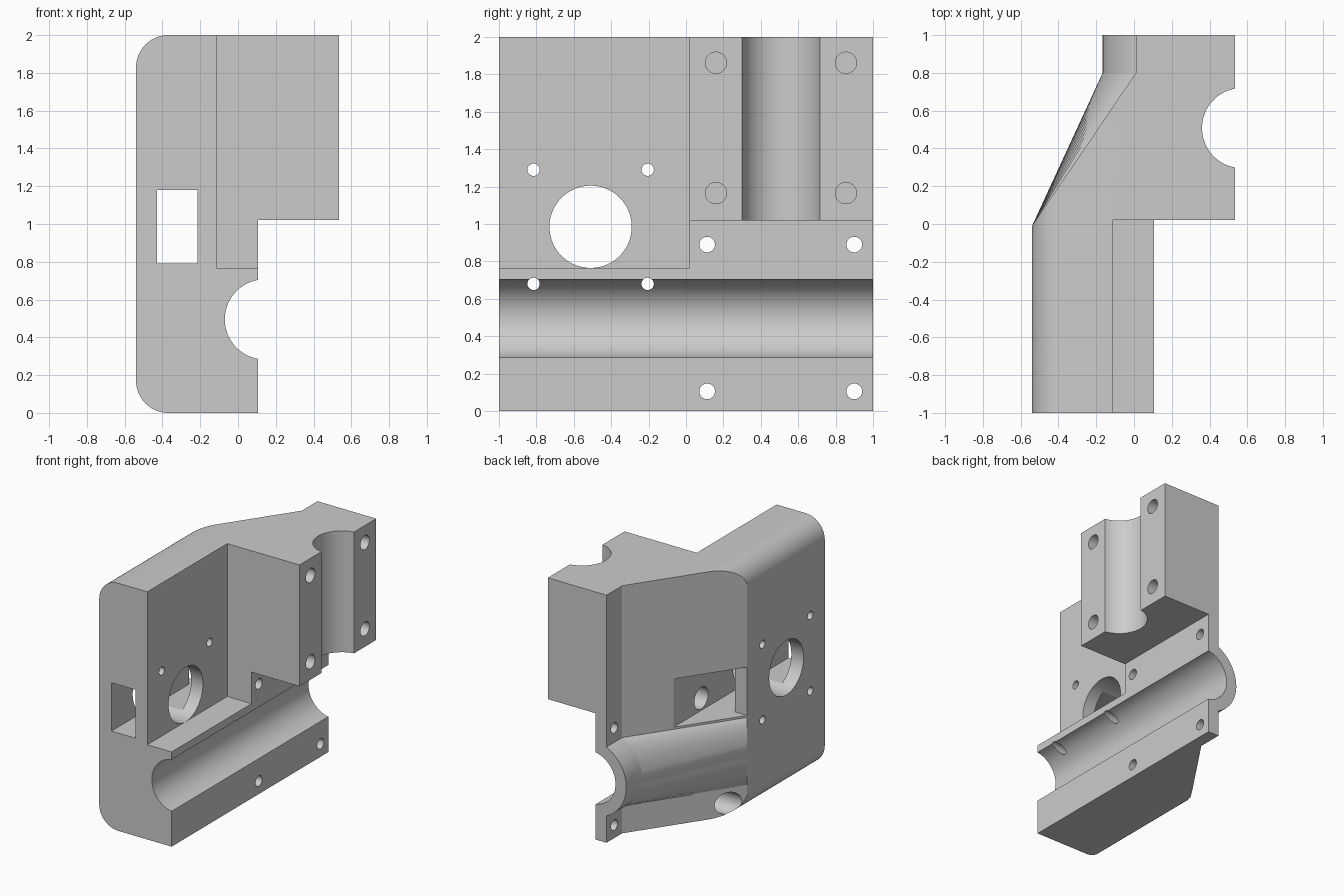
import bpy, bmesh, math
from mathutils import Vector

old = bpy.data.objects.get("Cube")
if old:
    bpy.data.objects.remove(old, do_unlink=True)

grey = bpy.data.materials.new("grey plastic")
grey.use_nodes = True
colour = (0.6, 0.6, 0.6, 1)
grey.diffuse_color = colour
grey.node_tree.nodes["Principled BSDF"].inputs["Base Color"].default_value = colour


def loft(name, sections):
    """Closed solid through matching rings of points."""
    bm = bmesh.new()
    rings = [[bm.verts.new(p) for p in s] for s in sections]
    for a, b in zip(rings, rings[1:]):
        for i in range(len(a)):
            j = (i + 1) % len(a)
            bm.faces.new((a[i], a[j], b[j], b[i]))
    bm.faces.new(rings[0])
    bm.faces.new(rings[-1])
    bmesh.ops.recalc_face_normals(bm, faces=bm.faces)
    mesh = bpy.data.meshes.new(name)
    bm.to_mesh(mesh)
    bm.free()
    mesh.materials.append(grey)
    obj = bpy.data.objects.new(name, mesh)
    bpy.context.collection.objects.link(obj)
    return obj


def box(name, x, y, z):
    ring = [(x[0], y[0]), (x[1], y[0]), (x[1], y[1]), (x[0], y[1])]
    return loft(name, [[(a, b, h) for a, b in ring] for h in z])


def rod(name, start, end, radius, sides=32):
    """Cylinder between two points."""
    start, end = Vector(start), Vector(end)
    turn = (end - start).to_track_quat("Z", "Y")
    angles = [math.tau * (i + 0.5) / sides for i in range(sides)]
    ring = [turn @ Vector((radius * math.cos(a), radius * math.sin(a), 0)) for a in angles]
    return loft(name, [[c + p for p in ring] for c in (start, end)])


def combine(target, other, operation="DIFFERENCE"):
    other.hide_render = True
    mod = target.modifiers.new("boolean", "BOOLEAN")
    mod.object, mod.operation, mod.solver = other, operation, "EXACT"
    bpy.context.view_layer.objects.active = target
    bpy.ops.object.modifier_apply(modifier=mod.name)
    bpy.data.objects.remove(other, do_unlink=True)


BACK, FACE, FRONT = -0.54, 0.107, 0.535   # outer wall, lower face, upper face
BEND, PLATE_Y, PLATE_X = -0.01, 0.8, 0.01  # where the wall tapers to a plate
ROUND, STEP = 0.17, 1.02

# Body: front outline with two rounded corners, run from front to back
outline = [(FACE, 0)]
for cz, first in ((ROUND, 270), (2 - ROUND, 180)):
    for i in range(13):
        a = math.radians(first - 7.5 * i)
        outline.append((BACK + ROUND + ROUND * math.cos(a), cz + ROUND * math.sin(a)))
outline += [(FRONT, 2), (FRONT, STEP), (FACE, STEP)]
body = loft("bracket_body", [[(x, y, z) for x, z in outline] for y in (-1, 1)])

# Motor pocket and the space in front of the upper clamp block
combine(body, box("pocket", (-0.11, 1), (-2, 0.02), (0.765, 3)))

# Tapered outer wall
taper = [(BACK, BEND), (PLATE_X, PLATE_Y), (PLATE_X, 2), (-2, 2), (-2, BEND)]
combine(body, loft("taper", [[(x, y, z) for x, y in taper] for z in (-1, 3)]))

# Housing around the horizontal rod, flattening into the wall
ROD_X, ROD_Z, ROD_R, SHELL = 0.142, 0.495, 0.212, 0.308
spread = math.acos((ROD_X - PLATE_X) / SHELL)
arc = []
for i in range(25):
    a = spread * (i / 12 - 1)
    arc.append((ROD_X - SHELL * math.cos(a), ROD_Z + SHELL * math.sin(a)))
low, high = arc[0][1], arc[-1][1]


def housing_ring(y, points, inner):
    points = points + [(inner, high), (inner, low)]
    return [(x, y, z) for x, z in points]


flat = [(BACK, z) for x, z in arc]
combine(body, loft("housing", [
    housing_ring(1, arc, 0.06),
    housing_ring(PLATE_Y, arc, 0.06),
    housing_ring(BEND, flat, BACK + 0.2)]), "UNION")

# Rod channels
combine(body, rod("horizontal_channel", (ROD_X, -2, ROD_Z), (ROD_X, 2, ROD_Z), ROD_R, 64))
combine(body, rod("vertical_channel", (0.572, 0.508, 0.9), (0.572, 0.508, 3), ROD_R, 64))

# Belt slot, opening wide through the tapered wall
combine(body, box("belt_slot", (-0.43, -0.215), (-2, 0.6), (0.79, 1.18)))
combine(body, box("belt_exit", (-1, -0.215), (BEND, 0.6), (0.79, 1.18)))

# Motor opening and its four screw holes
combine(body, rod("motor_hole", (-1, -0.51, 0.985), (1, -0.51, 0.985), 0.22, 64))
for y in (-0.815, -0.205):
    for z in (0.68, 1.29):
        combine(body, rod("motor_screw", (-1, y, z), (1, y, z), 0.033))

# Lower clamp bolts, with wide head recesses where the wall is thick
for z in (0.105, 0.89):
    for y in (0.113, 0.9):
        combine(body, rod("clamp_bolt", (-1, y, z), (0.3, y, z), 0.042))
    combine(body, rod("head_recess", (-1, 0.113, z), (PLATE_X, 0.113, z), 0.088))

# Blind holes beside the vertical channel
for y in (0.16, 0.855):
    for z in (1.165, 1.862):
        combine(body, rod("blind_hole", (0.15, y, z), (1, y, z), 0.057))

bpy.ops.object.select_all(action="DESELECT")
body.select_set(True)
bpy.context.view_layer.objects.active = body
bpy.ops.object.shade_smooth_by_angle(angle=math.radians(25))
